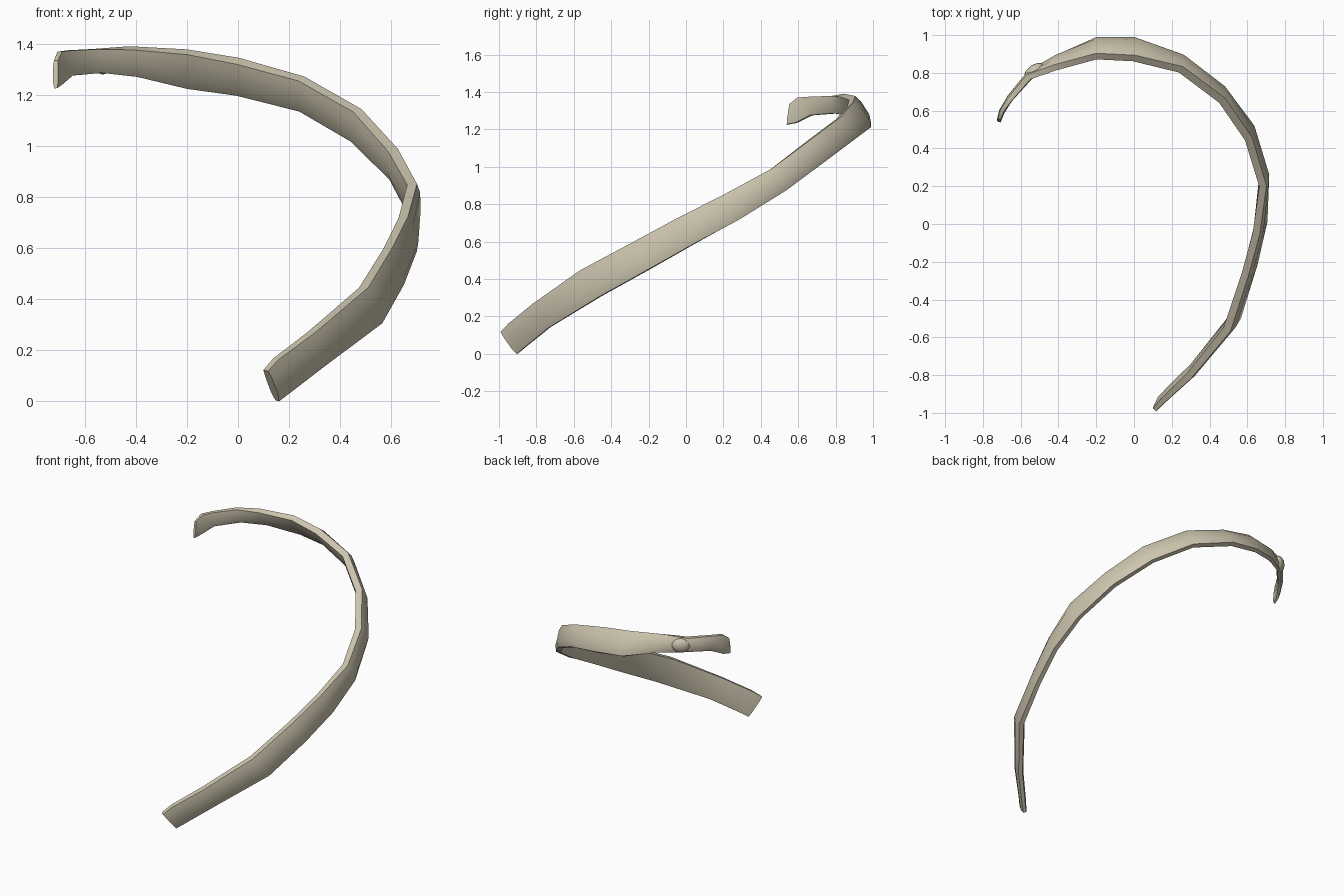
import bpy, bmesh, math
from mathutils import Vector, Matrix

default_cube = bpy.data.objects.get("Cube")
if default_cube:
    bpy.data.objects.remove(default_cube, do_unlink=True)

# Single bone colour
bone = bpy.data.materials.new("pale_bone")
bone.use_nodes = True
bone_colour = (0.6, 0.55, 0.42, 1)
bone.diffuse_color = bone_colour
bone.node_tree.nodes["Principled BSDF"].inputs["Base Color"].default_value = bone_colour

# Stations along the rib: upper edge, lower edge, thickness
stations = [
    ((.11, -.985, .12), (.155, -.9, 0), .035),
    ((.15, -.94, .165), (.2, -.86, .035), .042),
    ((.29, -.81, .27), (.335, -.73, .14), .05),
    ((.495, -.56, .445), (.555, -.46, .305), .06),
    ((.59, -.27, .6), (.64, -.19, .455), .055),
    ((.65, -.05, .72), (.69, .04, .585), .055),
    ((.685, .2, .85), (.69, .28, .715), .055),
    ((.61, .45, .985), (.61, .53, .87), .06),
    ((.47, .655, 1.14), (.455, .73, 1.02), .06),
    ((.25, .82, 1.265), (.25, .89, 1.14), .06),
    ((0, .88, 1.335), (0, .98, 1.205), .06),
    ((-.2, .89, 1.37), (-.2, .98, 1.23), .055),
    ((-.42, .83, 1.385), (-.4, .89, 1.275), .05),
    ((-.56, .78, 1.38), (-.54, .8, 1.285), .045),
    ((-.66, .66, 1.375), (-.655, .67, 1.275), .035),
    ((-.7, .6, 1.37), (-.7, .59, 1.235), .03),
    ((-.715, .555, 1.335), (-.715, .54, 1.225), .022),
]

# Cross-section: position across the width, position through the thickness
section = [(.5, -.4), (.5, .3), (.25, .5), (-.25, .5),
           (-.5, .2), (-.48, -.3), (-.2, -.5), (.25, -.5)]


def finish(name, bm, angle):
    """Turn a bmesh into a shaded object with the bone material."""
    bmesh.ops.recalc_face_normals(bm, faces=bm.faces)
    mesh = bpy.data.meshes.new(name)
    bm.to_mesh(mesh)
    bm.free()
    mesh.materials.append(bone)
    obj = bpy.data.objects.new(name, mesh)
    bpy.context.collection.objects.link(obj)
    bpy.ops.object.select_all(action="DESELECT")
    obj.select_set(True)
    bpy.context.view_layer.objects.active = obj
    bpy.ops.object.shade_smooth_by_angle(angle=math.radians(angle))
    return obj


def loft(bm):
    """Place one section ring per station and bridge neighbouring rings."""
    centres = [(Vector(u) + Vector(l)) / 2 for u, l, _ in stations]
    rings = []
    for i, (upper, lower, thickness) in enumerate(stations):
        before = centres[max(i - 1, 0)]
        after = centres[min(i + 1, len(centres) - 1)]
        width = Vector(upper) - Vector(lower)
        outward = (after - before).cross(width).normalized()
        rings.append([bm.verts.new(centres[i] + width * s + outward * thickness * n)
                      for s, n in section])
    count = len(section)
    for a, b in zip(rings, rings[1:]):
        for j in range(count):
            k = (j + 1) % count
            bm.faces.new((a[j], a[k], b[k], b[j]))
    bm.faces.new(rings[0])
    bm.faces.new(rings[-1])


# Curved shaft
shaft = bmesh.new()
loft(shaft)
finish("rib_shaft", shaft, 35)

# Small rough swelling near the upper end
swelling = bmesh.new()
placement = (Matrix.Translation((-.53, .812, 1.33))
             @ Matrix.Rotation(math.radians(35), 4, "Z")
             @ Matrix.Diagonal((.06, .03, .05, 1)))
bmesh.ops.create_icosphere(swelling, subdivisions=2, radius=1, matrix=placement)
finish("rib_swelling", swelling, 60)
